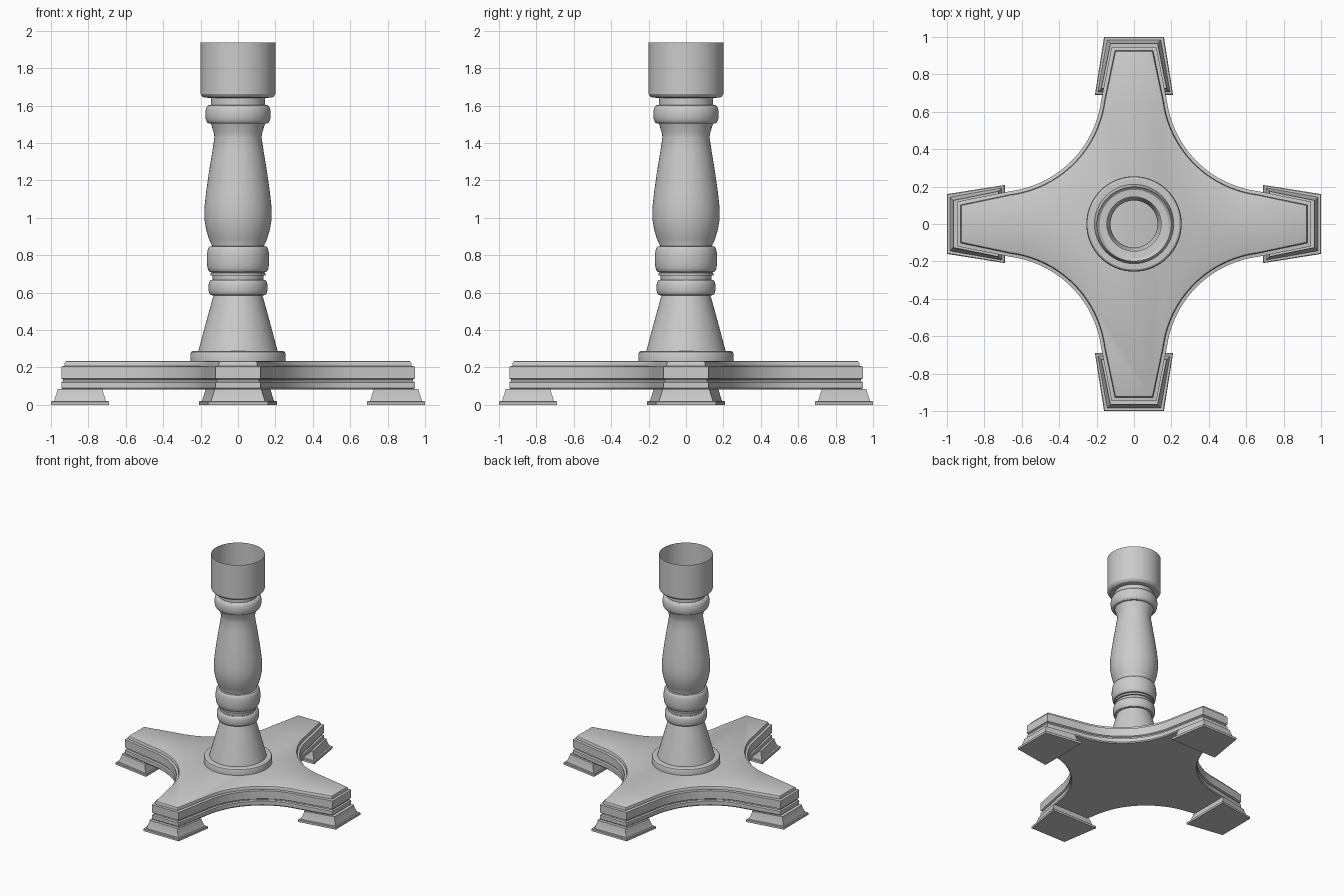
import bpy
import bmesh
from math import cos, sin, pi, radians, atan2, hypot

if "Cube" in bpy.data.objects:
    bpy.data.objects.remove(bpy.data.objects["Cube"])

# Single plain finish
grey = bpy.data.materials.new("light_grey")
grey.use_nodes = True
GREY = (0.6, 0.6, 0.6, 1)
grey.diffuse_color = GREY
grey.node_tree.nodes["Principled BSDF"].inputs["Base Color"].default_value = GREY


def loft(name, rings, caps=True, angle=30):
    """Skin a stack of equal-sized closed rings, bottom to top."""
    bm = bmesh.new()
    loops = [[bm.verts.new(p) for p in ring] for ring in rings]
    for low, high in zip(loops, loops[1:]):
        n = len(low)
        for i in range(n):
            j = (i + 1) % n
            bm.faces.new((low[i], low[j], high[j], high[i]))
    if caps:
        bm.faces.new(loops[0][::-1])
        bm.faces.new(loops[-1])
    mesh = bpy.data.meshes.new(name)
    bm.to_mesh(mesh)
    bm.free()
    mesh.materials.append(grey)
    obj = bpy.data.objects.new(name, mesh)
    bpy.context.collection.objects.link(obj)
    bpy.ops.object.select_all(action="DESELECT")
    obj.select_set(True)
    bpy.context.view_layer.objects.active = obj
    bpy.ops.object.shade_smooth_by_angle(angle=radians(angle))
    return obj


def turned(name, profile, steps=64):
    """Lathe an open (radius, height) profile around z."""
    turns = [2 * pi * k / steps for k in range(steps)]
    loft(name, [[(r * cos(a), r * sin(a), z) for a in turns] for r, z in profile], caps=False)


def bead(inner, outer, z0, z1, steps=6):
    """Rounded moulding bulging from the inner to the outer radius."""
    mid, half = (z0 + z1) / 2, (z1 - z0) / 2
    points = []
    for k in range(2 * steps + 1):
        a = -pi / 2 + pi * k / (2 * steps)
        points.append((inner + (outer - inner) * abs(cos(a)) ** 0.6, mid + half * sin(a)))
    return points


# Turned column with an open cup on top
column = [(0.255, 0.235), (0.255, 0.27), (0.251, 0.281), (0.242, 0.287), (0.212, 0.287),
          (0.19, 0.37), (0.16, 0.48), (0.131, 0.585)]
column += bead(0.135, 0.158, 0.585, 0.668)
column += [(0.136, 0.675), (0.136, 0.69), (0.147, 0.692), (0.147, 0.705)]
column += bead(0.14, 0.167, 0.708, 0.848)
column += [(0.14, 0.852), (0.157, 0.89), (0.17, 0.935), (0.178, 0.98), (0.18, 1.02),
           (0.178, 1.07), (0.17, 1.14), (0.156, 1.24), (0.138, 1.35), (0.126, 1.43),
           (0.13, 1.455), (0.142, 1.495)]
column += bead(0.145, 0.175, 1.503, 1.603)
column += [(0.145, 1.64), (0.183, 1.643), (0.193, 1.65), (0.2, 1.662), (0.2, 1.937)]
turned("turned_column", column)


# Cross-shaped base plate with hollow curved sides
def cross_outline(inset, z, steps=20):
    centre, radius = 0.733, 0.562 + inset
    start_x = 0.66
    start_y = centre - (radius ** 2 - (start_x - centre) ** 2) ** 0.5
    a0 = atan2(start_y - centre, start_x - centre)
    a1 = atan2(start_x - centre, start_y - centre) % (2 * pi)
    a0 %= 2 * pi
    quarter = [(0.945 - inset, -(0.12 - inset)), (0.945 - inset, 0.12 - inset)]
    for k in range(steps + 1):
        a = a0 + (a1 - a0) * k / steps
        quarter.append((centre + radius * cos(a), centre + radius * sin(a)))
    ring = []
    for _ in range(4):
        ring += [(x, y, z) for x, y in quarter]
        quarter = [(-y, x) for x, y in quarter]
    return ring


plate = [(0.006, 0.082), (0, 0.09), (0, 0.12), (0.01, 0.126), (0.01, 0.134), (0, 0.14),
         (0, 0.205), (0.018, 0.208), (0.018, 0.222), (0.022, 0.231), (0.03, 0.235)]
loft("base_plate", [cross_outline(d, z) for d, z in plate])


# Stepped, tapered feet under the four arms
def foot_ring(inset, z):
    x0, x1 = 0.69 + inset, 1 - inset
    y0, y1 = 0.209 - inset, 0.16 - inset
    return [(x0, -y0, z), (x1, -y1, z), (x1, y1, z), (x0, y0, z)]


foot = [(0, 0), (0, 0.016), (0.004, 0.02), (0.016, 0.02), (0.034, 0.076), (0.034, 0.084)]
for k, side in enumerate(("left", "back", "right", "front")):
    part = loft(side + "_foot", [foot_ring(d, z) for d, z in foot], angle=20)
    part.rotation_euler.z = k * pi / 2
